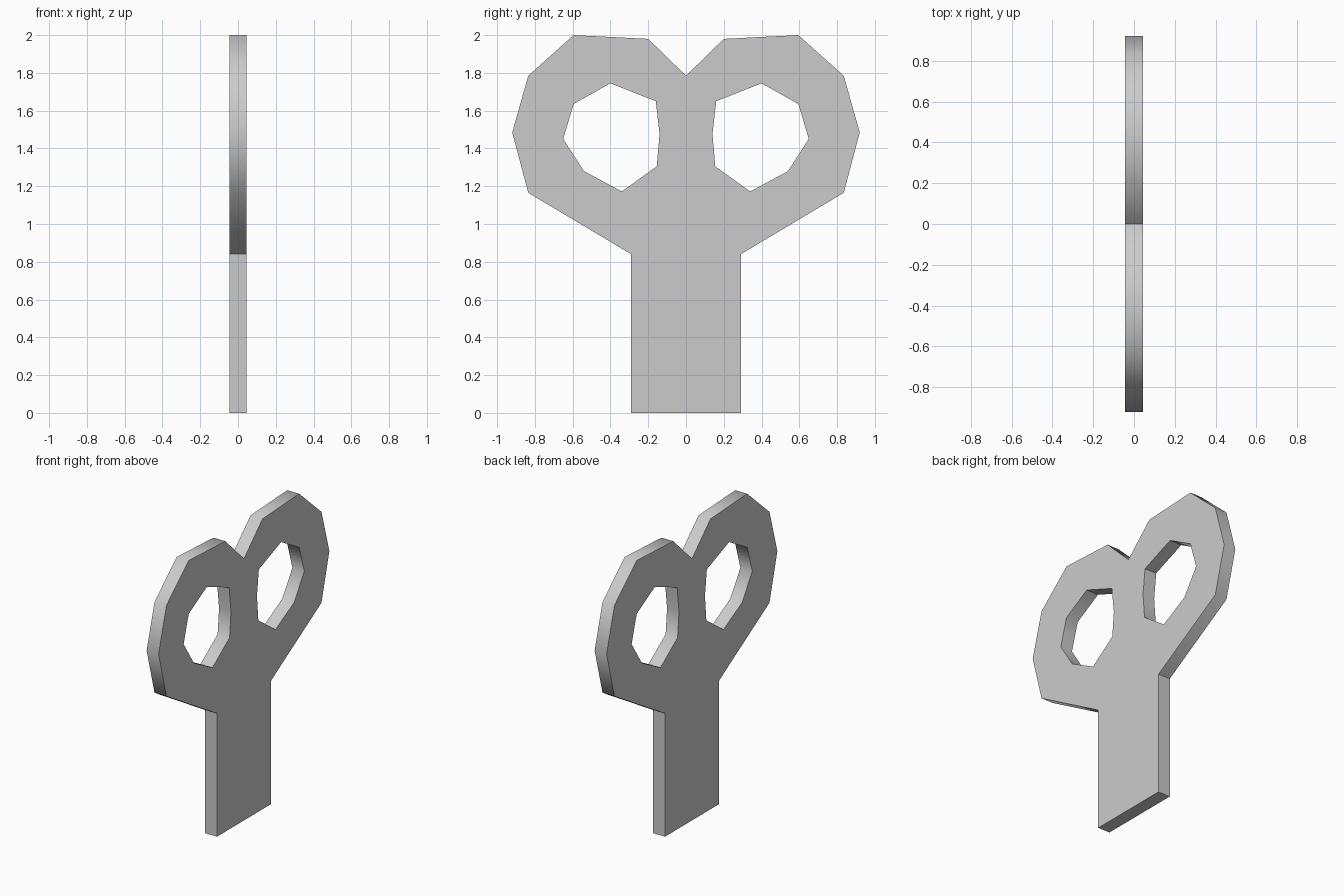
import bpy, bmesh
from math import radians

if "Cube" in bpy.data.objects:
    bpy.data.objects.remove(bpy.data.objects["Cube"])

THICKNESS = 0.09

# Right half of the outline (y, z), from bottom up to the top notch
half = [(0.29, 0), (0.29, 0.84), (0.835, 1.165), (0.92, 1.485),
        (0.835, 1.785), (0.595, 2.0), (0.20, 1.98)]
# Right finger hole
hole = [(0.40, 1.745), (0.595, 1.635), (0.65, 1.45), (0.54, 1.28),
        (0.34, 1.172), (0.155, 1.305), (0.14, 1.475), (0.16, 1.65)]


def mirror(points):
    return [(-y, z) for y, z in reversed(points)]


# Plate: filled outline with two holes, extruded to its thickness
curve = bpy.data.curves.new("bow_plate", 'CURVE')
curve.dimensions = '2D'
curve.fill_mode = 'BOTH'
curve.extrude = THICKNESS / 2
for loop in (half + [(0, 1.785)] + mirror(half), hole, mirror(hole)):
    spline = curve.splines.new('POLY')
    spline.points.add(len(loop) - 1)
    for point, (y, z) in zip(spline.points, loop):
        point.co = (y, z, 0, 1)
    spline.use_cyclic_u = True

plate = bpy.data.objects.new("bow_plate", curve)
bpy.context.collection.objects.link(plate)
plate.rotation_euler = (radians(90), 0, radians(90))
bpy.context.view_layer.objects.active = plate
plate.select_set(True)
bpy.ops.object.convert(target='MESH')
plate = bpy.context.object
bpy.ops.object.transform_apply(location=False, rotation=True, scale=False)

# Weld caps to the rim and make normals consistent
bm = bmesh.new()
bm.from_mesh(plate.data)
bmesh.ops.remove_doubles(bm, verts=bm.verts, dist=0.0005)
bmesh.ops.recalc_face_normals(bm, faces=bm.faces)
bm.to_mesh(plate.data)
bm.free()

# Smooth rim, crisp plate edges
bpy.ops.object.shade_smooth_by_angle(angle=radians(50))
